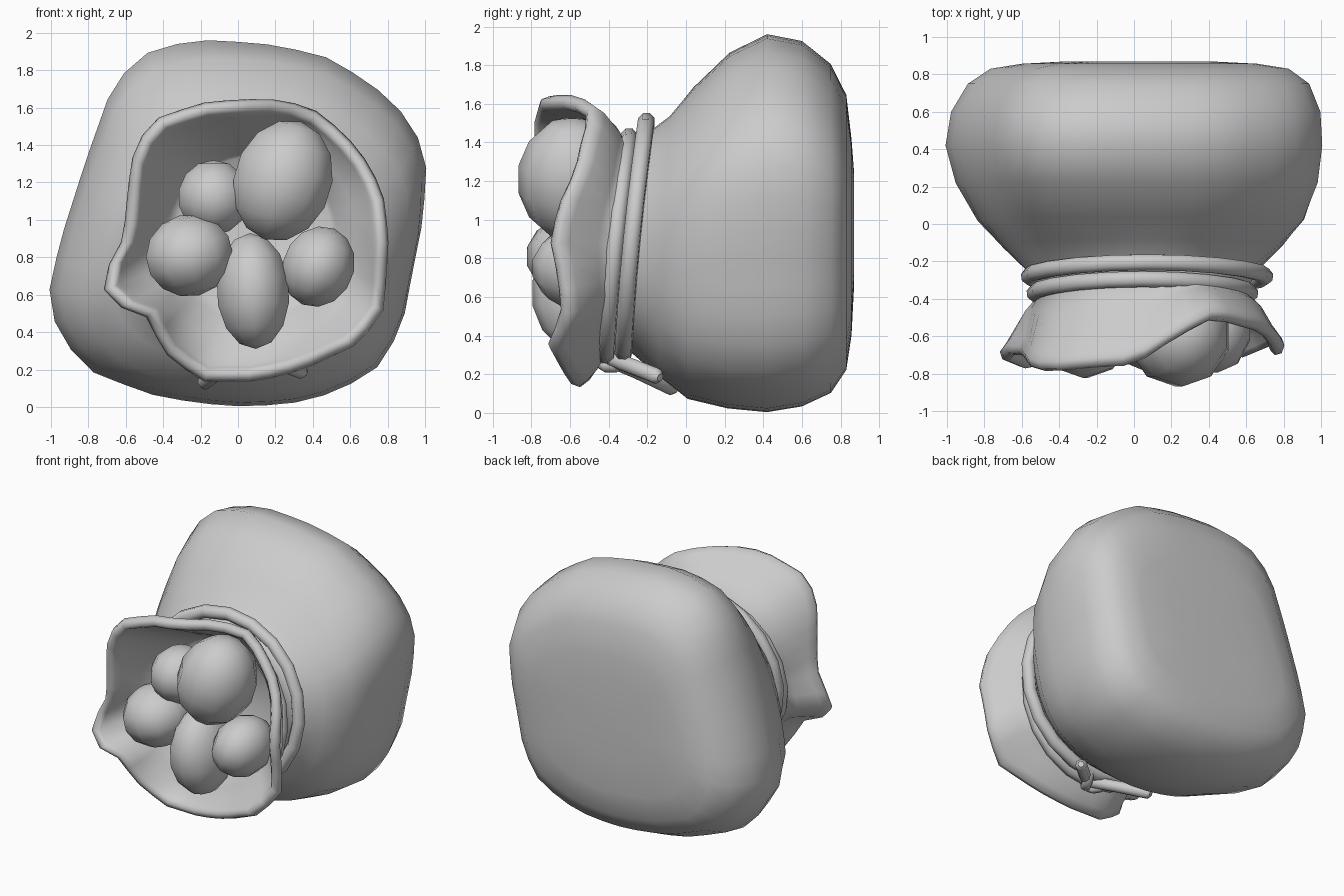
import bpy, bmesh, math
from mathutils import Vector, Euler

if "Cube" in bpy.data.objects:
    bpy.data.objects.remove(bpy.data.objects["Cube"])

N = 40
ANG = [2 * math.pi * i / N for i in range(N)]


def resample(pts, cx, cz):
    """Resample a star-shaped (x, z[, y]) outline at N even angles about a centre."""
    pol = sorted((math.atan2(p[1] - cz, p[0] - cx) % (2 * math.pi), p) for p in pts)
    pol = [(pol[-1][0] - 2 * math.pi, pol[-1][1])] + pol + [(pol[0][0] + 2 * math.pi, pol[0][1])]
    out = []
    for a in ANG:
        for (a0, p), (a1, q) in zip(pol, pol[1:]):
            if a0 <= a <= a1:
                d = (math.cos(a), math.sin(a))
                # ray / segment intersection
                c0 = d[0] * (p[1] - cz) - d[1] * (p[0] - cx)
                c1 = d[0] * (q[1] - cz) - d[1] * (q[0] - cx)
                t = c0 / (c0 - c1) if abs(c0 - c1) > 1e-9 else 0
                v = [u + (w - u) * t for u, w in zip(p, q)]
                out.append(Vector((v[0], v[2] if len(v) > 2 else 0, v[1])))
                break
    return out


def loft(name, rings):
    bm = bmesh.new()
    rows = [[bm.verts.new(p) for p in r] for r in rings]
    for r, s in zip(rows, rows[1:]):
        for i in range(N):
            j = (i + 1) % N
            bm.faces.new((r[i], r[j], s[j], s[i]))
    for r in (rows[0], rows[-1]):
        c = bm.verts.new(sum((v.co for v in r), Vector()) / N)
        for i in range(N):
            bm.faces.new((r[i], r[(i + 1) % N], c))
    bmesh.ops.recalc_face_normals(bm, faces=bm.faces)
    me = bpy.data.meshes.new(name)
    bm.to_mesh(me)
    bm.free()
    ob = bpy.data.objects.new(name, me)
    bpy.context.collection.objects.link(ob)
    me.polygons.foreach_set("use_smooth", [True] * len(me.polygons))
    return ob


# Outline of the sack seen from the front
body = resample([(-.24, 1.96), (.12, 1.94), (.44, 1.88), (.7, 1.73), (.91, 1.53), (1, 1.33),
                 (.98, 1), (.92, .7), (.87, .43), (.75, .22), (.53, .08), (.29, .02), (.05, 0),
                 (-.22, .02), (-.48, .07), (-.78, .19), (-.96, .39), (-1, .64), (-.93, .92),
                 (-.81, 1.3), (-.68, 1.67), (-.54, 1.87)], 0, .95)

# Wavy rim of the mouth: x, z, y
rim = resample([(-.43, 1.54, -.76), (-.2, 1.62, -.74), (0, 1.64, -.73), (.24, 1.64, -.58),
                (.44, 1.57, -.48), (.59, 1.43, -.52), (.71, 1.28, -.55), (.78, 1.1, -.63),
                (.8, .9, -.68), (.79, .7, -.64), (.77, .49, -.62), (.62, .33, -.69),
                (.34, .2, -.62), (.1, .14, -.58), (-.2, .14, -.57), (-.4, .3, -.64),
                (-.48, .48, -.72), (-.69, .56, -.76), (-.73, .68, -.67), (-.61, .9, -.68),
                (-.58, 1.2, -.72), (-.55, 1.4, -.76)], .06, .88)


def neck(y, x0, x1, z0, z1, bow=1.0):
    """Oval ring leaning back at the top."""
    return [Vector(((x0 + x1) / 2 + (x1 - x0) / 2 * math.cos(a),
                    y + bow * (.06 * math.sin(a) + .015 * math.sin(a) ** 2),
                    (z0 + z1) / 2 + (z1 - z0) / 2 * math.sin(a))) for a in ANG]


def lerp(r, s, t):
    return [p.lerp(q, t) for p, q in zip(r, s)]


def section(y, x0, x1, z0, z1, oval=0.0):
    r = [Vector((x0 + (p.x + 1) / 2 * (x1 - x0), y, z0 + p.z / 1.96 * (z1 - z0))) for p in body]
    return lerp(r, neck(y, x0, x1, z0, z1, .8), oval)


def inset(r, d, dy):
    c = Vector((.06, 0, .88))
    out = []
    for p in r:
        v = p - c
        v.y = 0
        out.append(p - v.normalized() * d + Vector((0, dy, 0)))
    return out


# Sack: back, belly, neck, flared mouth and its inner wall in one skin
throat = neck(-.37, -.5, .6, .34, 1.4)
inner_throat = neck(-.36, -.38, .53, .46, 1.36)
lip_in = inset(rim, .07, .0)
loft("sack", [
    section(.87, -.35, .4, .65, 1.25), section(.857, -.6, .66, .4, 1.42),
    section(.83, -.77, .83, .22, 1.65), section(.75, -.89, .94, .1, 1.81),
    section(.6, -.98, 1.0, .03, 1.93), section(.42, -1.01, 1.01, 0, 1.965),
    section(.22, -.96, .99, .02, 1.87, .1), section(.02, -.85, .92, .07, 1.69, .3),
    section(-.12, -.72, .8, .19, 1.54, .6), neck(-.26, -.56, .65, .33, 1.46),
    throat,
    [p + Vector((0, .05, 0)) for p in lerp(throat, rim, .45)],
    inset(rim, .03, .07), [p + Vector((0, .025, 0)) for p in inset(rim, -.005, 0)],
    inset(rim, .01, -.015),
    inset(rim, .045, -.025), lip_in, inset(rim, .09, .05),
    lerp(lip_in, inner_throat, .5), inner_throat, neck(-.32, -.33, .5, .5, 1.34)])


def rope(name, pts, cyclic=False, r=.042):
    cu = bpy.data.curves.new(name, 'CURVE')
    cu.dimensions = '3D'
    cu.bevel_depth = r
    cu.bevel_resolution = 2
    cu.use_fill_caps = True
    sp = cu.splines.new('POLY')
    if not cyclic:  # rounded ends
        a, b = pts[0], pts[-1]
        da = (Vector(a) - Vector(pts[1])).normalized() * r * .6
        db = (Vector(b) - Vector(pts[-2])).normalized() * r * .6
        pts = [Vector(a) + da] + list(pts) + [Vector(b) + db]
    sp.points.add(len(pts) - 1)
    for q, p in zip(sp.points, pts):
        q.co = (*p, 1)
    if not cyclic:
        sp.points[0].radius = sp.points[-1].radius = .5
    sp.use_cyclic_u = cyclic
    sp.use_smooth = True
    ob = bpy.data.objects.new(name, cu)
    bpy.context.collection.objects.link(ob)


# Cord wound twice round the neck
rope("cord_back", neck(-.28, -.56, .7, .3, 1.51)[::2], True, .046)
rope("cord_front", neck(-.37, -.53, .62, .29, 1.43)[::2], True, .046)
# Knot under the neck and the two loose tails
rope("tail_right", [(.02, -.45, .31), (.16, -.33, .26), (.34, -.15, .19)])
rope("tail_left", [(.08, -.45, .3), (-.06, -.26, .22), (-.18, -.07, .13)])
for i, (x, tilt) in enumerate(((.0, .5), (.09, -.5))):
    m = Euler((0, 0, tilt)).to_matrix()
    ring = []
    for k in range(10):
        t = 2 * math.pi * k / 10
        ring.append(Vector((x, -.39, .3)) + m @ Vector((0, .08 * math.cos(t), .06 * math.sin(t))))
    rope("knot_loop_%d" % (i + 1), ring, True, .035)

# Rounded lumps filling the mouth: centre, radii, tilt about y
lumps = [((.24, -.59, 1.21), (.275, .285, .33), .3), ((-.26, -.57, .81), (.245, .26, .22), -.25),
         ((.08, -.54, .62), (.205, .26, .31), -.05), ((.43, -.55, .75), (.2, .25, .22), .4),
         ((-.13, -.5, 1.12), (.2, .22, .2), 0)]
for i, (c, s, tilt) in enumerate(lumps):
    bpy.ops.mesh.primitive_uv_sphere_add(segments=10, ring_count=7, radius=1, location=c,
                                         rotation=(0, tilt, 0))
    ob = bpy.context.object
    ob.name = "lump_%d" % (i + 1)
    ob.scale = s
    bpy.ops.object.shade_smooth()
